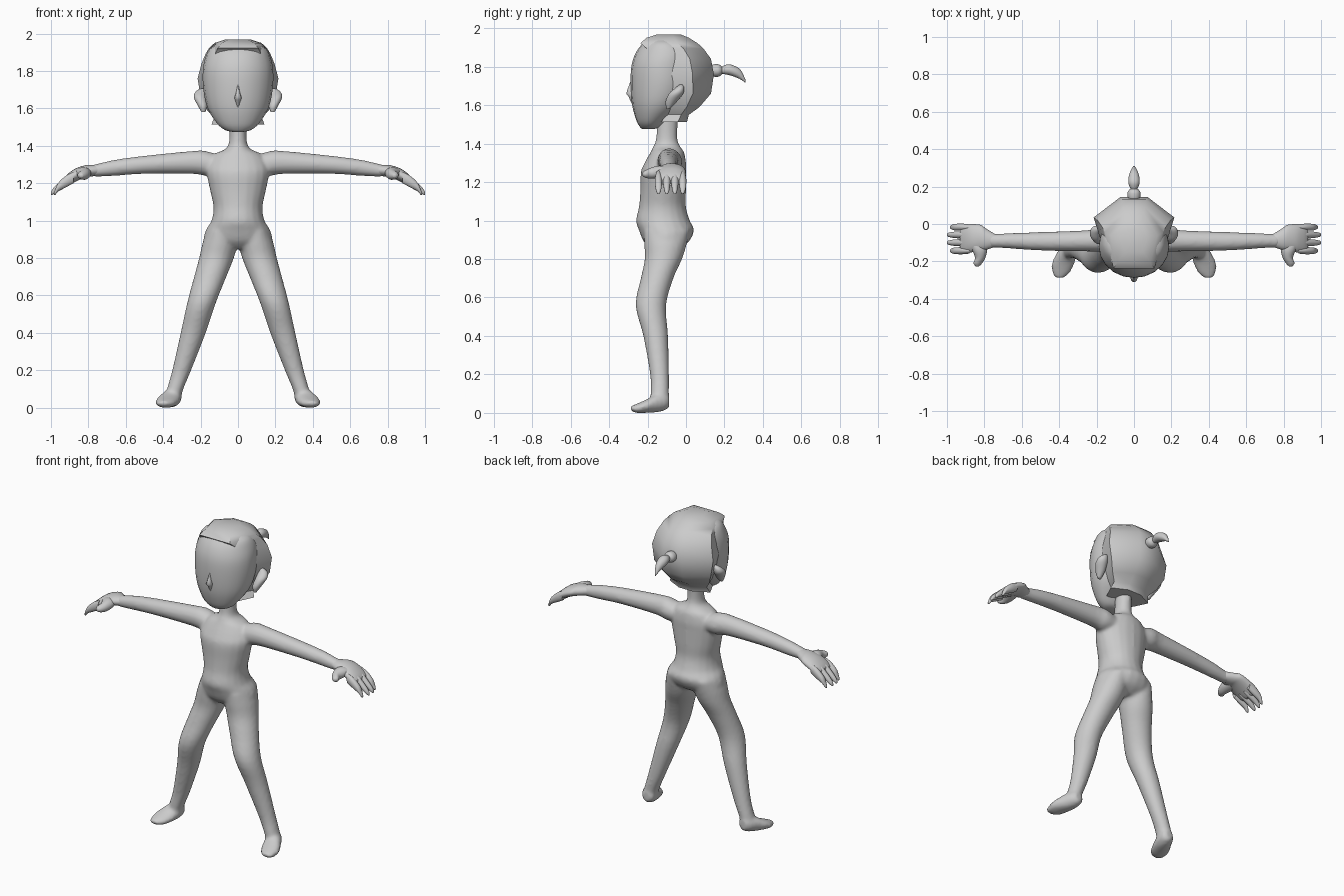
import bpy, bmesh, math

skin = bpy.data.materials.new("plain grey")
skin.diffuse_color = (0.6, 0.6, 0.6, 1)

ROUND = [(math.cos(2 * math.pi * i / 20), math.sin(2 * math.pi * i / 20)) for i in range(20)]
HEX = [(.7, -1), (1, .3), (.33, 1), (-.33, 1), (-1, .3), (-.7, -1)]


def spline(keys, steps):
    """Catmull-Rom rows between the key rows."""
    rows = []
    for i in range(len(keys) - 1):
        p0, p1, p2, p3 = (keys[max(0, min(len(keys) - 1, i + d))] for d in (-1, 0, 1, 2))
        for s in range(steps):
            t = s / steps
            rows.append([.5 * (2 * b + (c - a) * t + (2 * a - 5 * b + 4 * c - d) * t * t
                               + (3 * b - a - 3 * c + d) * t ** 3)
                         for a, b, c, d in zip(p0, p1, p2, p3)])
    return rows + [list(keys[-1])]


def loft(bm, axis, keys, side=1, steps=4, section=ROUND):
    """Key rows: position on axis, then low/high limits on the other two axes."""
    rings = []
    for t, a0, a1, b0, b1 in spline(keys, steps):
        ring = []
        for u, v in section:
            co = [(a0 + a1) / 2 + u * (a1 - a0) / 2, (b0 + b1) / 2 + v * (b1 - b0) / 2]
            co.insert("xyz".index(axis), t)
            ring.append(bm.verts.new((co[0] * side, co[1], co[2])))
        rings.append(ring)
    n = len(section)
    faces = [bm.faces.new((p[i], p[(i + 1) % n], q[(i + 1) % n], q[i]))
             for p, q in zip(rings, rings[1:]) for i in range(n)]
    faces += [bm.faces.new(rings[0]), bm.faces.new(rings[-1])]
    bmesh.ops.recalc_face_normals(bm, faces=faces)


def finish(name, bm, angle=60):
    mesh = bpy.data.meshes.new(name)
    bm.to_mesh(mesh)
    bm.free()
    ob = bpy.data.objects.new(name, mesh)
    bpy.context.collection.objects.link(ob)
    mesh.materials.append(skin)
    bpy.ops.object.select_all(action='DESELECT')
    bpy.context.view_layer.objects.active = ob
    ob.select_set(True)
    bpy.ops.object.shade_smooth_by_angle(angle=math.radians(angle))
    return ob


def wide(rows):
    """Rows of (position, half width, low, high) centred on x = 0."""
    return [(t, -w, w, a, b) for t, w, a, b in rows]


# Body: neck and trunk, arms, legs and feet fused into one skin
bm = bmesh.new()
loft(bm, "z", wide([
    (1.56, .045, -.15, -.04), (1.43, .047, -.155, -.045), (1.385, .065, -.17, -.03),
    (1.355, .125, -.185, -.01), (1.3, .16, -.215, 0), (1.25, .167, -.235, 0),
    (1.15, .147, -.238, 0), (1.07, .131, -.245, 0), (1.0, .142, -.26, .02),
    (.95, .172, -.245, .042), (.89, .18, -.22, .015), (.85, .1, -.18, -.04)]))
for side in (1, -1):
    loft(bm, "x", [
        (.08, -.15, -.03, 1.25, 1.34), (.17, -.15, -.02, 1.24, 1.372), (.25, -.147, -.033, 1.25, 1.372),
        (.5, -.142, -.043, 1.25, 1.347), (.65, -.132, -.048, 1.24, 1.327),
        (.74, -.127, -.053, 1.235, 1.307), (.78, -.128, -.05, 1.235, 1.297)], side)
    loft(bm, "z", [
        (.95, .02, .165, -.22, .02), (.88, .004, .19, -.218, .005), (.8, .022, .208, -.215, -.02),
        (.7, .062, .235, -.235, -.065), (.56, .118, .272, -.262, -.103), (.4, .172, .307, -.222, -.093),
        (.2, .25, .352, -.187, -.088), (.1, .292, .38, -.185, -.088), (.05, .303, .39, -.185, -.088)], side)
    loft(bm, "y", [
        (-.287, .375, .42, .012, .035), (-.26, .342, .438, 0, .046), (-.21, .318, .44, 0, .068),
        (-.15, .303, .41, .003, .1), (-.105, .303, .385, .015, .1), (-.087, .32, .365, .03, .09)], side)
body = finish("body", bm)
remesh = body.modifiers.new("fuse", 'REMESH')
remesh.mode = 'VOXEL'
remesh.voxel_size = .011
remesh.use_smooth_shade = True
smooth = body.modifiers.new("soften", 'SMOOTH')
smooth.factor = .5
smooth.iterations = 5

# Hands: palm, four fingers and thumb
for side, label in ((1, "left"), (-1, "right")):
    bm = bmesh.new()
    loft(bm, "x", [
        (.73, -.118, -.062, 1.245, 1.298), (.79, -.138, -.025, 1.235, 1.298), (.82, -.142, -.005, 1.23, 1.295),
        (.87, -.152, 0, 1.207, 1.278), (.91, -.157, 0, 1.187, 1.25), (.93, -.15, -.006, 1.183, 1.228)], side)
    for y, tip in ((-.017, .985), (-.058, 1.0), (-.1, 1.0), (-.143, .985)):
        loft(bm, "x", [
            (.88, y - .015, y + .015, 1.2, 1.26), (.92, y - .019, y + .019, 1.178, 1.24),
            (.96, y - .017, y + .017, 1.157, 1.203), (tip - .008, y - .011, y + .011, 1.138, 1.168),
            (tip, y - .004, y + .004, 1.138, 1.15)], side)
    loft(bm, "y", [
        (-.1, .79, .88, 1.23, 1.28), (-.14, .785, .865, 1.222, 1.285), (-.18, .795, .85, 1.218, 1.275),
        (-.21, .812, .858, 1.222, 1.262), (-.226, .828, .846, 1.232, 1.25)], side)
    finish(label + "_hand", bm)

# Face with pointed nose
bm = bmesh.new()
loft(bm, "z", wide([
    (1.475, .03, -.225, -.17), (1.485, .07, -.238, -.14), (1.52, .112, -.258, -.10),
    (1.6, .162, -.28, -.01), (1.7, .185, -.288, .04), (1.8, .188, -.284, .05),
    (1.87, .175, -.262, .05), (1.92, .15, -.225, 0), (1.945, .1, -.19, -.05)]))
finish("face", bm)
bm = bmesh.new()
loft(bm, "z", wide([
    (1.73, .003, -.287, -.27), (1.68, .012, -.306, -.26), (1.658, .019, -.312, -.26),
    (1.645, .016, -.3, -.26), (1.6, .003, -.279, -.26)]), steps=1, section=ROUND[::2])
finish("nose", bm)

# Faceted hair cap with forehead lip and flared nape
bm = bmesh.new()
loft(bm, "z", wide([
    (1.968, .07, -.15, -.03), (1.95, .125, -.205, .015), (1.922, .155, -.237, .06),
    (1.895, .172, -.205, .09), (1.84, .195, -.185, .13), (1.76, .216, -.17, .145),
    (1.66, .2, -.14, .13), (1.59, .165, -.12, .07), (1.55, .128, -.10, .015),
    (1.513, .142, -.13, .005)]), steps=1, section=HEX)
finish("hair", bm, 50)

# Ears
for side, label in ((1, "left"), (-1, "right")):
    bm = bmesh.new()
    loft(bm, "z", [
        (1.58, .175, .195, -.10, -.085), (1.615, .165, .215, -.107, -.05), (1.66, .17, .236, -.088, -.015),
        (1.69, .175, .226, -.055, -.01), (1.706, .18, .2, -.035, -.018)], side)
    finish(label + "_ear", bm)

# Ponytail and its tie
bm = bmesh.new()
loft(bm, "y", wide([(.125, .025, 1.755, 1.805), (.145, .034, 1.748, 1.812),
                    (.17, .034, 1.748, 1.812), (.187, .022, 1.76, 1.8)]))
finish("hair_tie", bm)
bm = bmesh.new()
loft(bm, "y", wide([(.175, .012, 1.765, 1.795), (.215, .029, 1.758, 1.812), (.25, .029, 1.748, 1.805),
                    (.285, .018, 1.733, 1.782), (.31, .004, 1.715, 1.73)]))
finish("ponytail", bm)
